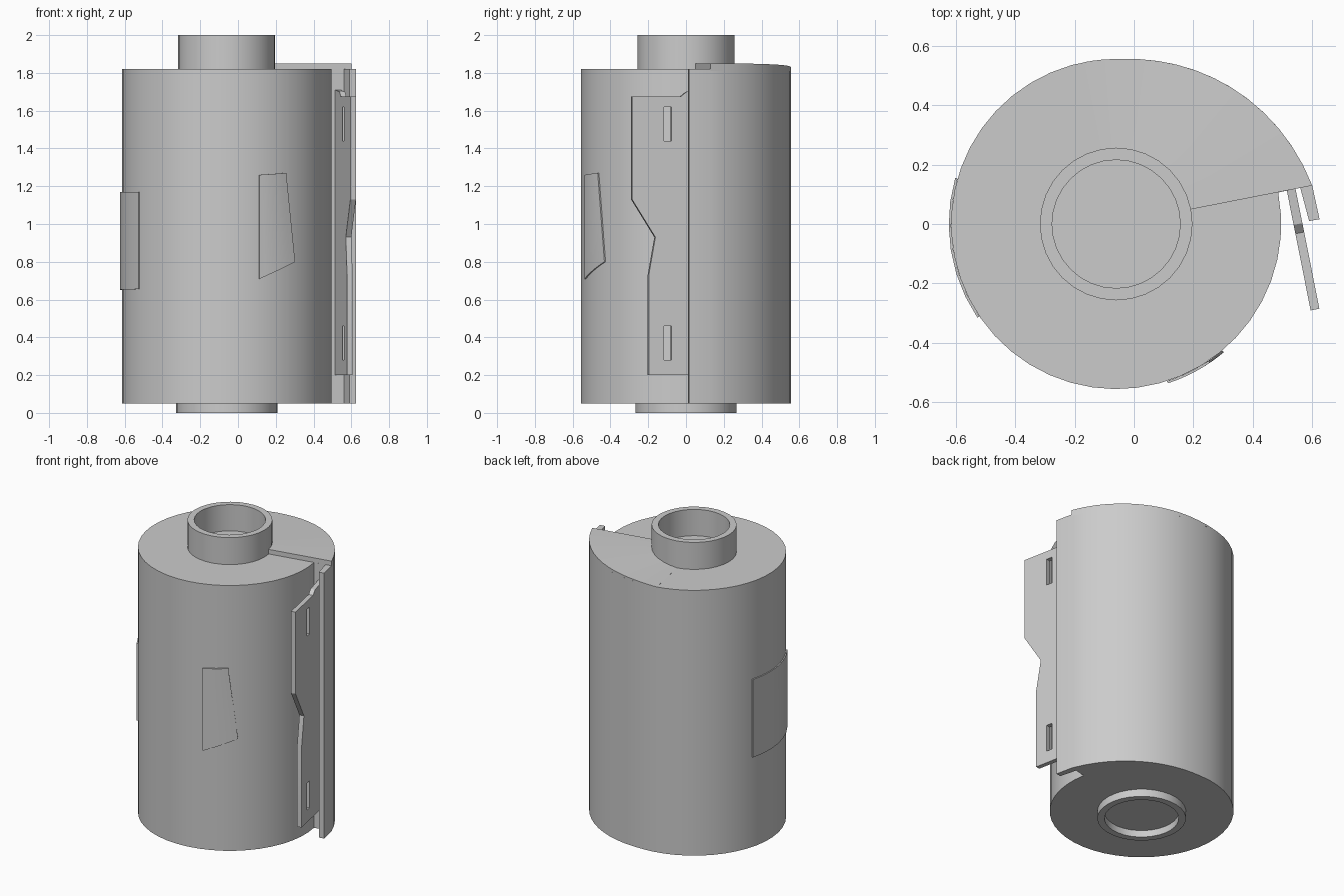
import bpy, bmesh, math
from mathutils import Matrix, Vector

cube = bpy.data.objects.get("Cube")
if cube:
    bpy.data.objects.remove(cube)

GREY = (0.6, 0.6, 0.6, 1)
mat = bpy.data.materials.new("plain grey")
mat.use_nodes = True
mat.diffuse_color = GREY
mat.node_tree.nodes["Principled BSDF"].inputs["Base Color"].default_value = GREY

CX, R = -0.06, 0.556            # can axis and radius
BOTTOM, TOP, RAISE = 0.05, 1.82, 0.03
STEP, SPIRAL_END = 11.1, 90.0   # angles of the mouth and of the flared wall


def polar(angle, radius, z=0.0):
    a = math.radians(angle)
    return Vector((CX + radius * math.cos(a), radius * math.sin(a), z))


def wall_radius(angle):
    """Radius of the wall, flaring outward towards the mouth."""
    t = min(1, (angle - STEP) / (SPIRAL_END - STEP))
    return R + 0.117 * (1 - t) ** 1.4


def finish(name, bm):
    bmesh.ops.recalc_face_normals(bm, faces=bm.faces)
    mesh = bpy.data.meshes.new(name)
    bm.to_mesh(mesh)
    bm.free()
    obj = bpy.data.objects.new(name, mesh)
    bpy.context.collection.objects.link(obj)
    style(obj)
    return obj


def style(obj):
    obj.data.materials.clear()
    obj.data.materials.append(mat)
    bpy.ops.object.select_all(action='DESELECT')
    obj.select_set(True)
    bpy.context.view_layer.objects.active = obj
    bpy.ops.object.shade_smooth_by_angle(angle=math.radians(30))


def prism(name, outline, z0, z1):
    bm = bmesh.new()
    face = bm.faces.new([bm.verts.new((p[0], p[1], z0)) for p in outline])
    top = bmesh.ops.extrude_face_region(bm, geom=[face])["geom"]
    bmesh.ops.translate(bm, vec=(0, 0, z1 - z0),
                        verts=[v for v in top if isinstance(v, bmesh.types.BMVert)])
    return finish(name, bm)


def lathe(name, profile, steps=32):
    """Spin a closed or axis-ended (radius, z) profile around the can axis."""
    bm = bmesh.new()
    verts = [bm.verts.new((CX + r, 0, z)) for r, z in profile]
    edges = [bm.edges.new(pair) for pair in zip(verts, verts[1:])]
    bmesh.ops.spin(bm, geom=verts + edges, cent=(CX, 0, 0), axis=(0, 0, 1),
                   angle=math.tau, steps=steps)
    bmesh.ops.remove_doubles(bm, verts=bm.verts, dist=0.0005)
    return finish(name, bm)


def label_patch(name, corners, radius, steps=6):
    """Thin curved plate; corners are (angle, low z, high z) at each end."""
    (a0, lo0, hi0), (a1, lo1, hi1) = corners
    bm = bmesh.new()
    rows = []
    for i in range(steps + 1):
        t = i / steps
        a = a0 + (a1 - a0) * t
        lo, hi = lo0 + (lo1 - lo0) * t, hi0 + (hi1 - hi0) * t
        # the top corner is set back so the end edge leans
        rows.append((bm.verts.new(polar(a, radius, lo)),
                     bm.verts.new(polar(a - 6 * t * (a1 < 0), radius, hi))))
    for (a, b), (c, d) in zip(rows, rows[1:]):
        bm.faces.new((a, c, d, b))
    bmesh.ops.recalc_face_normals(bm, faces=bm.faces)
    bmesh.ops.solidify(bm, geom=bm.faces[:], thickness=0.008)
    return finish(name, bm)


# Can body with its flared wall, lip and mouth
flare = [STEP + (SPIRAL_END - STEP) * i / 12 for i in range(13)]
round_part = [SPIRAL_END + (371 - SPIRAL_END) * i / 36 for i in range(1, 37)]
outline = [polar(a, wall_radius(a)) for a in flare]
outline += [polar(a, R) for a in round_part]
outline += [(0.56, 0.122), (0.59, 0.01), (0.625, 0.016)]
prism("can_body", outline, BOTTOM, TOP)

# Raised ramp on the lid, highest at the mouth
bm = bmesh.new()
rows = []
for i in range(15):
    t = i / 14
    a = STEP + 90 * t
    z = TOP + 0.0005 + RAISE * (1 - t * t)
    r = wall_radius(a)
    rows.append([bm.verts.new(p) for p in (polar(a, 0.24, TOP - 0.01), polar(a, r, TOP - 0.01),
                                           polar(a, r, z), polar(a, 0.24, z))])
for p, q in zip(rows, rows[1:]):
    for k in range(4):
        bm.faces.new((p[k], p[(k + 1) % 4], q[(k + 1) % 4], q[k]))
bm.faces.new(rows[0])
bm.faces.new(rows[-1])
finish("lid_ramp", bm)

# Spool ends with recessed floors
lathe("spool_top", [(0.257, 1.8), (0.257, 2), (0.216, 2), (0.216, 1.825), (0, 1.825)])
lathe("spool_bottom", [(0.268, 0.06), (0.268, 0), (0.225, 0), (0.225, 0.045), (0, 0.045)])

# Film leader: flat outline with two sprocket holes, standing in the mouth
leader = [(0.12, 0.2), (0.12, 1.71), (0, 1.7), (-0.03, 1.675), (-0.288, 1.675),
          (-0.288, 1.13), (-0.165, 0.93), (-0.2, 0.73), (-0.2, 0.2)]
holes = [[(-0.12, z), (-0.08, z), (-0.08, z + 0.18), (-0.12, z + 0.18)] for z in (0.28, 1.44)]
curve = bpy.data.curves.new("film_leader", 'CURVE')
curve.dimensions = '2D'
curve.fill_mode = 'BOTH'
curve.extrude = 0.015
for ring in [leader] + holes:
    spline = curve.splines.new('POLY')
    spline.points.add(len(ring) - 1)
    spline.use_cyclic_u = True
    for point, (y, z) in zip(spline.points, ring):
        point.co = ((y - 0.118) / 0.981, z, 0, 1)
film = bpy.data.objects.new("film_leader", curve)
bpy.context.collection.objects.link(film)
along, up = Vector((-0.195, 0.981, 0)), Vector((0, 0, 1))
film.matrix_world = (Matrix.Translation((0.529, 0.118, 0))
                     @ Matrix((along, up, along.cross(up))).transposed().to_4x4())
bpy.ops.object.select_all(action='DESELECT')
film.select_set(True)
bpy.context.view_layer.objects.active = film
bpy.ops.object.convert(target='MESH')
style(bpy.context.view_layer.objects.active)

# Ends of the wrapped label
label_patch("label_end_front", [(-72, 0.71, 1.26), (-50, 0.8, 1.27)], R + 0.008)
label_patch("label_end_side", [(164, 0.65, 1.17), (214, 0.655, 1.17)], R + 0.008)
